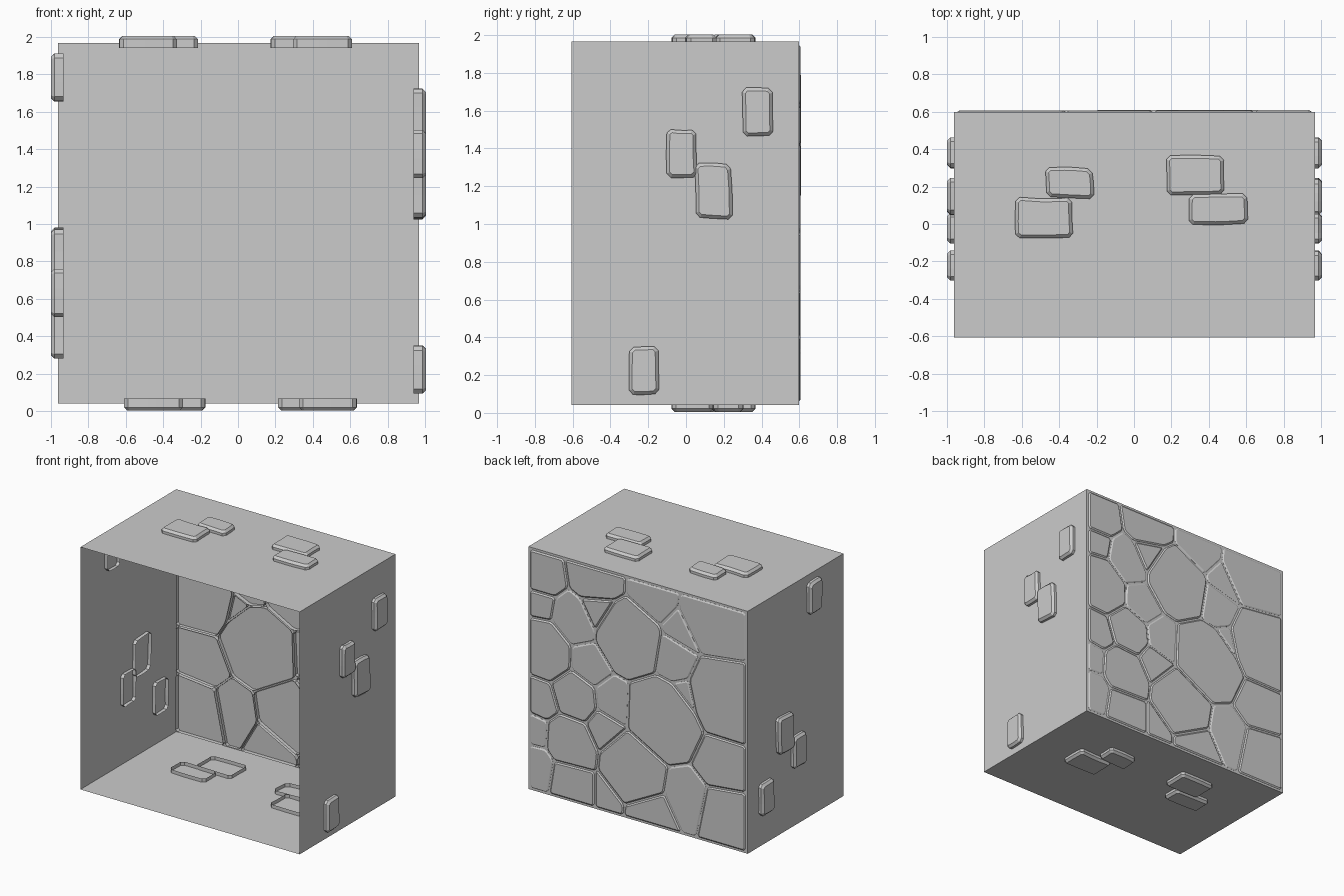
import bpy, bmesh, random
from mathutils import Vector

if "Cube" in bpy.data.objects:
    bpy.data.objects.remove(bpy.data.objects["Cube"])

random.seed(4)
X0, X1 = -0.96, 0.965
Y0, Y1 = -0.605, 0.597
Z0, Z1 = 0.042, 1.966


def finish(name, bm):
    me = bpy.data.meshes.new(name)
    bm.to_mesh(me)
    bm.free()
    ob = bpy.data.objects.new(name, me)
    bpy.context.collection.objects.link(ob)
    return ob


def soften(pts, cut):
    """Replace every corner of an outline by a short chamfer."""
    out = []
    for i, p in enumerate(pts):
        for q in (pts[i - 1], pts[(i + 1) % len(pts)]):
            d = q - p
            out.append(p + d * min(cut / max(d.length, 1e-6), 0.35))
    return out


def shell(bm, pts, place, low, high, bevel, rise):
    """Open-backed block: skirt, sloped rim and flat cap."""
    n = place(0, 0, 1) - place(0, 0, 0)
    lo = [bm.verts.new(place(p.x, p.y, low)) for p in pts]
    hi = [bm.verts.new(place(p.x, p.y, high)) for p in pts]
    cap = bm.faces.new(hi)
    cap.normal_update()
    flip = cap.normal.dot(n) < 0
    if flip:
        cap.normal_flip()
    for i in range(len(pts)):
        j = (i + 1) % len(pts)
        f = bm.faces.new((lo[i], lo[j], hi[j], hi[i]))
        if flip:
            f.normal_flip()
    bm.normal_update()
    bmesh.ops.inset_individual(bm, faces=[cap], thickness=bevel, depth=rise,
                               use_even_offset=True)


# Thin box, open at the front
bm = bmesh.new()
bmesh.ops.create_cube(bm, size=1)
for v in bm.verts:
    v.co = (X1 if v.co.x > 0 else X0, Y1 if v.co.y > 0 else Y0,
            Z1 if v.co.z > 0 else Z0)
bm.normal_update()
bmesh.ops.delete(bm, geom=[f for f in bm.faces if f.normal.y < -0.5],
                 context='FACES_ONLY')
finish("box_walls", bm)

# Back wall stones: centre x, centre z, approximate radius
STONES = [
    (-0.66, 1.79, .25), (-0.13, 1.86, .13), (0.38, 1.87, .19), (0.85, 1.79, .16),
    (-0.40, 1.63, .11), (-0.73, 1.22, .30), (-0.33, 1.40, .17), (0.08, 1.47, .28),
    (0.33, 1.62, .14), (0.57, 1.48, .17), (0.85, 1.53, .10), (0.82, 1.19, .23),
    (-0.44, 1.15, .15), (-0.22, 0.91, .32), (0.44, 1.18, .14), (0.21, 0.93, .14),
    (0.56, 0.89, .18), (0.85, 0.79, .13), (0.28, 0.68, .14), (0.59, 0.50, .21),
    (0.04, 0.44, .28), (-0.72, 0.68, .19), (-0.76, 0.29, .22), (-0.43, 0.36, .18),
    (-0.10, 0.17, .18), (0.27, 0.19, .09), (0.58, 0.19, .19), (0.89, 0.52, .09),
    (0.88, 0.24, .14)]


def clip(poly, n, d):
    """Keep the part of the polygon where n.p <= d."""
    out = []
    for i, b in enumerate(poly):
        a = poly[i - 1]
        da, db = n.dot(a) - d, n.dot(b) - d
        if da * db < 0:
            out.append(a.lerp(b, da / (da - db)))
        if db <= 0:
            out.append(b)
    return out


def cell(i, gap):
    x, z, r = STONES[i]
    c = Vector((x, z))
    m = 0.018
    poly = [Vector(p) for p in ((X0 + m, Z0 + m), (X1 - m, Z0 + m),
                                (X1 - m, Z1 - m), (X0 + m, Z1 - m))]
    for j, (sx, sz, sr) in enumerate(STONES):
        if j != i:
            o = Vector((sx, sz))
            n = o - c
            d = (o.dot(o) - c.dot(c) + r * r - sr * sr) / 2
            poly = clip(poly, n.normalized(), d / n.length - gap)
    # drop tiny edges
    return [p for k, p in enumerate(poly) if (p - poly[k - 1]).length > 0.012]


bm = bmesh.new()
for i in range(len(STONES)):
    outline = cell(i, 0.007)
    if len(outline) > 2:
        shell(bm, soften(outline, 0.016), lambda u, v, h: Vector((u, Y1 + h, v)),
              -0.030 + random.uniform(-.006, .006), 0.001, 0.010,
              random.uniform(0.006, 0.010))
finish("back_wall_stones", bm)


# Raised bricks on the four outer sides: min u, max u, min v, max v
SIDE = [(-.10, .06, 1.25, 1.50), (.05, .24, 1.03, 1.32),
        (.30, .46, 1.47, 1.72), (-.305, -.14, .10, .35)]
TOP = [(-.63, -.325, -.07, .14), (-.47, -.22, .14, .30),
       (.175, .48, .16, .365), (.29, .61, 0, .16)]
PLACES = {
    "right_bricks": (SIDE, lambda u, v, h: Vector((X1 + h, u, v))),
    "left_bricks": (SIDE, lambda u, v, h: Vector((X0 - h, u, 2.005 - v))),
    "top_bricks": (TOP, lambda u, v, h: Vector((u, v, Z1 + h))),
    "bottom_bricks": (TOP, lambda u, v, h: Vector((-u, v, Z0 - h))),
}
for name, (rects, place) in PLACES.items():
    rng = random.Random(7)
    bm = bmesh.new()
    for a, b, c, d in rects:
        pts = [Vector((u + rng.uniform(-.5, .5) * .014, v + rng.uniform(-.5, .5) * .014))
               for u, v in ((a, c), ((a + b) / 2, c), (b, c), (b, (c + d) / 2),
                            (b, d), ((a + b) / 2, d), (a, d), (a, (c + d) / 2))]
        shell(bm, soften(pts, 0.022), place, -0.028, 0.020, 0.017, 0.017)
    finish(name, bm)
